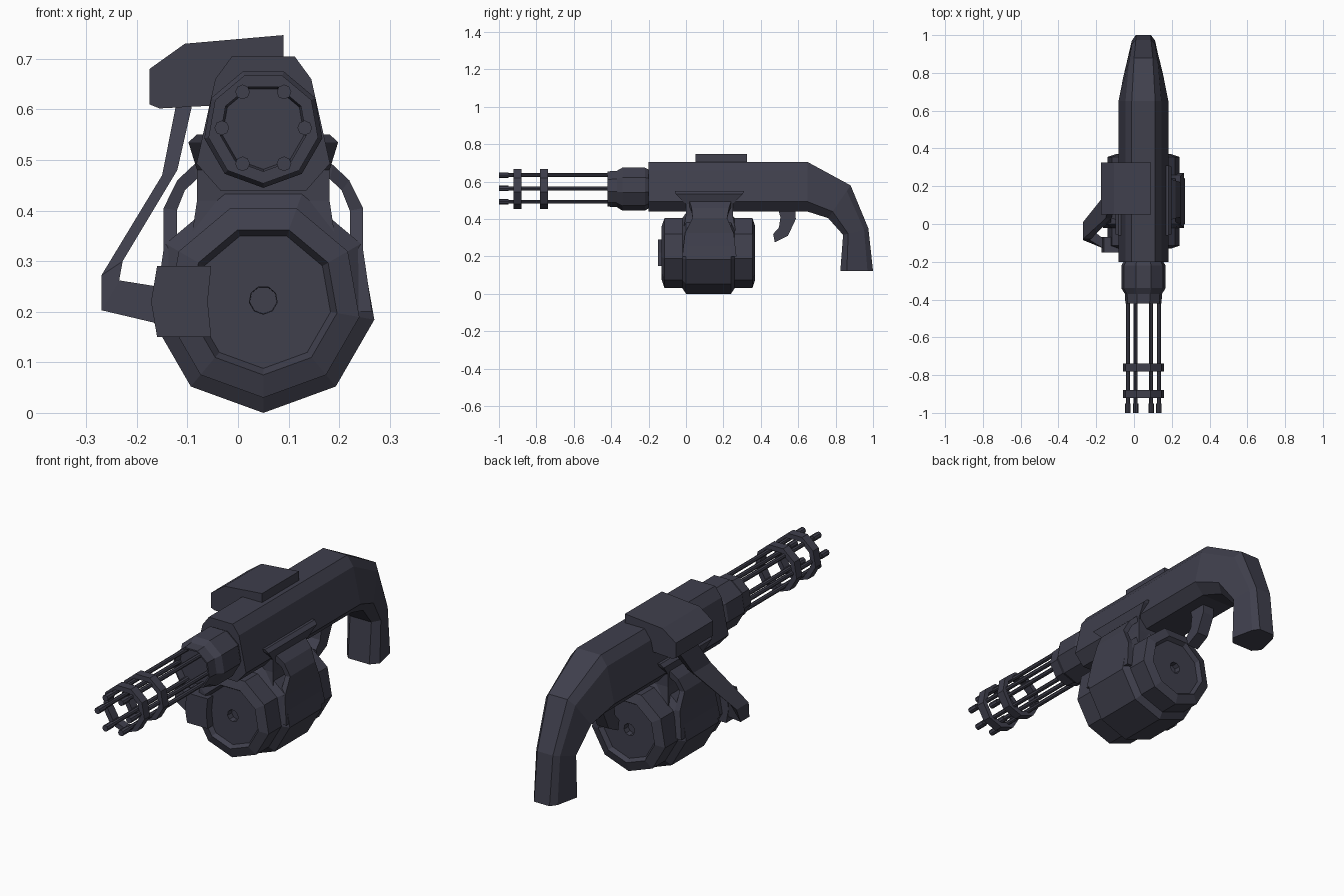
import bpy, bmesh
from math import sin, cos, pi, radians

CX = 0.05            # centre line of the gun
BZ = 0.5636          # barrel axis height
DZ = 0.223           # drum axis height

mat = bpy.data.materials.new("dark_metal")
mat.diffuse_color = (0.05, 0.05, 0.073, 1)


def loft(name, rings, closed=False):
    """Skin a list of equal-length point rings; cap the ends or close the loop."""
    bm = bmesh.new()
    vs = [[bm.verts.new(p) for p in r] for r in rings]
    n = len(vs[0])
    pairs = list(zip(vs, vs[1:])) + ([(vs[-1], vs[0])] if closed else [])
    for a, b in pairs:
        for i in range(n):
            j = (i + 1) % n
            bm.faces.new((a[i], a[j], b[j], b[i]))
    if not closed:
        bm.faces.new(vs[0])
        bm.faces.new(vs[-1])
    bmesh.ops.recalc_face_normals(bm, faces=bm.faces)
    me = bpy.data.meshes.new(name)
    bm.to_mesh(me)
    bm.free()
    me.materials.append(mat)
    ob = bpy.data.objects.new(name, me)
    bpy.context.collection.objects.link(ob)
    return ob


def lathe(name, profile, x, z, sides=9, closed=False):
    """Turn (y, radius) pairs about a y-parallel axis, one vertex pointing down."""
    ang = [2 * pi * i / sides - pi / 2 for i in range(sides)]
    return loft(name, [[(x + r * cos(a), y, z + r * sin(a)) for a in ang]
                       for y, r in profile], closed)


def extrude_y(name, pts, y0, y1):
    return loft(name, [[(x, y, z) for x, z in pts] for y in (y0, y1)])


# Receiver and grip: (top y, top z, bottom y, bottom z, width scale)
spine = [(-0.20, 0.705, -0.20, 0.44, 1), (0.65, 0.705, 0.65, 0.44, 1),
         (0.88, 0.58, 0.76, 0.405, 0.8), (0.975, 0.35, 0.84, 0.315, 0.65),
         (1.0, 0.122, 0.825, 0.122, 0.65)]
section = [(0, 0.062), (0.17, 0.095), (0.8, 0.132), (1, 0.085)]
rings = []
for ty, tz, by, bz, s in spine:
    half = [(w * s, ty + (by - ty) * t, tz + (bz - tz) * t) for t, w in section]
    rings.append([(CX + w, y, z) for w, y, z in half]
                 + [(CX - w, y, z) for w, y, z in reversed(half)])
loft("receiver_and_grip", rings)

# Barrel shroud with recessed front
lathe("barrel_shroud", [(-0.18, 0.105), (-0.20, 0.107), (-0.22, 0.1186), (-0.34, 0.1186),
                        (-0.37, 0.1), (-0.42, 0.097), (-0.42, 0.09), (-0.39, 0.082)], CX, BZ)

# Barrels with thicker muzzles
for k in range(6):
    a = radians(60 * k)
    lathe(f"barrel_{k + 1}", [(-0.38, 0.0105), (-0.95, 0.0105), (-0.95, 0.0145), (-1.0, 0.0145)],
          CX + 0.082 * cos(a), BZ + 0.082 * sin(a), 8)

# Barrel clamp rings
for k, y in enumerate((-0.9, -0.76)):
    lathe(f"barrel_ring_{k + 1}", [(y - 0.021, 0.086), (y - 0.021, 0.11),
                                   (y + 0.021, 0.11), (y + 0.021, 0.086)], CX, BZ, 9, True)

# Drum magazine, symmetric front to back about y = 0.12
half = [(-0.08, 0.027), (-0.11, 0.028), (-0.11, 0.135), (-0.13, 0.148), (-0.115, 0.193),
        (-0.02, 0.193), (0.0, 0.223)]
lathe("drum_magazine", half + [(0.24 - y, r) for y, r in reversed(half)], CX, DZ)

# Bracket between receiver and drum: (z, half width, y0, y1)
levels = [(0.55, 0.132, -0.06, 0.31), (0.535, 0.148, -0.055, 0.305), (0.48, 0.131, 0.0, 0.25),
          (0.42, 0.131, 0.0, 0.25), (0.34, 0.143, -0.015, 0.265), (0.30, 0.143, -0.015, 0.265)]
loft("drum_bracket", [[(CX - w, a, z), (CX + w, a, z), (CX + w, b, z), (CX - w, b, z)]
                      for z, w, a, b in levels])

# Side straps: (outer offset, outer z, inner offset, inner z, y0, y1)
strap = [(0.12, 0.505, 0.12, 0.475, 0.02, 0.24), (0.138, 0.49, 0.132, 0.462, 0.02, 0.24),
         (0.17, 0.46, 0.155, 0.44, 0.03, 0.23), (0.197, 0.405, 0.171, 0.40, 0.035, 0.22),
         (0.197, 0.325, 0.171, 0.325, -0.005, 0.255), (0.215, 0.20, 0.171, 0.20, -0.02, 0.27)]
for name, s in (("strap_right", 1), ("strap_left", -1)):
    loft(name, [[(CX + s * ox, a, oz), (CX + s * ox, b, oz),
                 (CX + s * ix, b, iz), (CX + s * ix, a, iz)] for ox, oz, ix, iz, a, b in strap])

# Top ammunition box
extrude_y("ammo_box", [(-0.175, 0.61), (-0.175, 0.68), (-0.105, 0.73), (0.09, 0.747),
                       (0.09, 0.615), (-0.155, 0.602)], 0.05, 0.325)

# Feed port on the drum
extrude_y("feed_port", [(-0.16, 0.15), (-0.172, 0.22), (-0.16, 0.29), (-0.053, 0.29),
                        (-0.06, 0.22), (-0.053, 0.15)], -0.15, -0.07)

# Feed chute: (outer x, z, inner x, z, y0, y1)
chute = [(-0.16, 0.177, -0.16, 0.25, -0.13, -0.08), (-0.27, 0.203, -0.235, 0.262, -0.085, -0.02),
         (-0.27, 0.272, -0.228, 0.30, -0.08, 0.01), (-0.15, 0.47, -0.12, 0.48, 0.03, 0.16),
         (-0.122, 0.612, -0.09, 0.612, 0.12, 0.25)]
loft("feed_chute", [[(ox, a, oz), (ox, b, oz), (ix, b, iz), (ix, a, iz)]
                    for ox, oz, ix, iz, a, b in chute])

# Trigger
trigger = [(0.49, 0.46), (0.585, 0.46), (0.587, 0.40), (0.545, 0.31), (0.475, 0.275),
           (0.466, 0.32), (0.497, 0.355), (0.505, 0.41)]
loft("trigger", [[(x, y, z) for y, z in trigger] for x in (CX - 0.03, CX + 0.03)])
